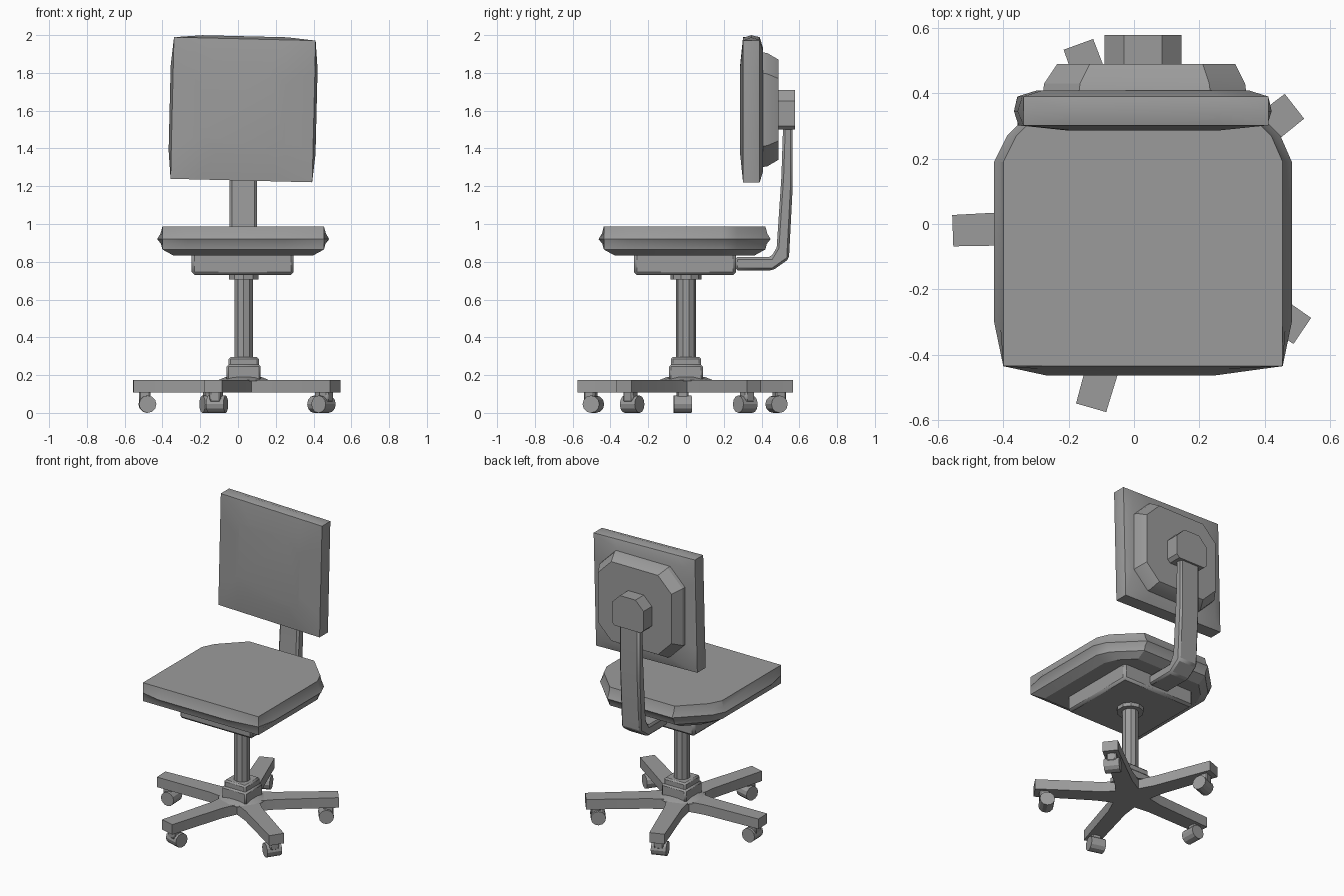
import bpy
import bmesh
from math import sin, cos, radians, pi
from mathutils import Matrix, Vector

cube = bpy.data.objects.get("Cube")
if cube:
    bpy.data.objects.remove(cube, do_unlink=True)

grey = bpy.data.materials.new("chair_grey")
grey.use_nodes = True
GREY = (0.33, 0.33, 0.33, 1)
grey.diffuse_color = GREY
grey.node_tree.nodes["Principled BSDF"].inputs["Base Color"].default_value = GREY

CX = 0.03  # centre line of the column


def finish(name, bm, bevel=0.0):
    bmesh.ops.recalc_face_normals(bm, faces=bm.faces)
    mesh = bpy.data.meshes.new(name)
    bm.to_mesh(mesh)
    bm.free()
    obj = bpy.data.objects.new(name, mesh)
    bpy.context.collection.objects.link(obj)
    mesh.materials.append(grey)
    if bevel:
        mod = obj.modifiers.new("Bevel", "BEVEL")
        mod.width = bevel
        mod.segments = 1
    bpy.ops.object.select_all(action="DESELECT")
    obj.select_set(True)
    bpy.context.view_layer.objects.active = obj
    bpy.ops.object.shade_smooth_by_angle(angle=radians(25))
    return obj


def loft(name, rings, bevel=0.0):
    """Skin a stack of equal-length rings and cap both ends."""
    bm = bmesh.new()
    loops = [[bm.verts.new(p) for p in ring] for ring in rings]
    n = len(loops[0])
    for low, high in zip(loops, loops[1:]):
        for i in range(n):
            j = (i + 1) % n
            bm.faces.new((low[i], low[j], high[j], high[i]))
    bm.faces.new(loops[0][::-1])
    bm.faces.new(loops[-1])
    return finish(name, bm, bevel)


def box(name, lo, hi, bevel=0.0):
    ring = [(lo[0], lo[1]), (hi[0], lo[1]), (hi[0], hi[1]), (lo[0], hi[1])]
    return loft(name, [[(x, y, z) for x, y in ring] for z in (lo[2], hi[2])], bevel)


def prism(name, radius, z0, z1, sides=10, top=None):
    def ring(r, z):
        return [(CX + r * cos(2 * pi * (i + .5) / sides), r * sin(2 * pi * (i + .5) / sides), z)
                for i in range(sides)]
    return loft(name, [ring(radius, z0), ring(top or radius, z1)])


def octagon(x0, x1, z0, z1, top_cut, low_cut, y):
    return [(x0 + low_cut, y, z0), (x1 - low_cut, y, z0), (x1, y, z0 + low_cut),
            (x1, y, z1 - top_cut), (x1 - top_cut, y, z1), (x0 + top_cut, y, z1),
            (x0, y, z1 - top_cut), (x0, y, z0 + low_cut)]


# Five-armed base
star = []
for k in range(5):
    a = radians(182 + 72 * k)
    for r, w in ((0.2, -0.055), (0.585, -0.048), (0.585, 0.048), (0.2, 0.055)):
        star.append((CX + r * cos(a) - w * sin(a), r * sin(a) + w * cos(a)))
    a += radians(36)
    star.append((CX + 0.12 * cos(a), 0.12 * sin(a)))
loft("base_star", [[(x, y, z) for x, y in star] for z in (0.108, 0.175)])
prism("base_mound", 0.15, 0.17, 0.19, top=0.10)

# Casters: wheel across the arm, plus a stem and hood
for k in range(5):
    turn = Matrix.Translation((CX, 0, 0)) @ Matrix.Rotation(radians(182 + 72 * k), 4, "Z")
    bm = bmesh.new()
    bmesh.ops.create_cone(bm, cap_ends=True, segments=12, radius1=0.046, radius2=0.046, depth=0.095,
                          matrix=turn @ Matrix.Translation((0.51, 0, 0.046)) @ Matrix.Rotation(pi / 2, 4, "X"))
    finish(f"caster_wheel_{k + 1}", bm)
    bm = bmesh.new()
    bmesh.ops.create_cube(bm, size=1, matrix=turn @ Matrix.Translation((0.525, 0, 0.085))
                          @ Matrix.Diagonal((0.06, 0.06, 0.06, 1)))
    finish(f"caster_stem_{k + 1}", bm, 0.008)

# Hub and column
box("hub", (CX - 0.08, -0.08, 0.17), (CX + 0.08, 0.08, 0.295), 0.01)
box("hub_skirt", (CX - 0.09, -0.09, 0.17), (CX + 0.09, 0.09, 0.255), 0.01)
prism("column", 0.052, 0.28, 0.74)
prism("column_collar", 0.083, 0.705, 0.735)

# Mechanism under the seat
box("seat_mechanism", (-0.245, -0.275, 0.73), (0.295, 0.265, 0.85), 0.015)

# Seat cushion: square front corners, clipped back corners, bulging sides
outline = [(-0.40, -0.435), (-0.27, -0.435), (0.25, -0.435), (0.455, -0.435),
           (0.455, -0.30), (0.455, 0.19), (0.42, 0.27), (0.27, 0.42),
           (-0.21, 0.42), (-0.36, 0.27), (-0.40, 0.19), (-0.40, -0.30)]
corners = {0, 3}


def seat_ring(z, grow):
    ring = []
    for i, (x, y) in enumerate(outline):
        g = 0 if i in corners and grow > 0 else grow
        side = Vector((x - CX, y, 0))
        dx = g * (1 if side.x > 0 else -1) * (abs(side.x) > 0.35)
        dy = g * (1 if y > 0 else -1) * (abs(y) > 0.4)
        ring.append((x + dx, y + dy, z))
    return ring


loft("seat_cushion", [seat_ring(0.832, -0.06), seat_ring(0.865, 0), seat_ring(0.895, 0.008),
                      seat_ring(0.92, 0.028), seat_ring(0.95, 0.01), seat_ring(0.988, 0)])

# Support bar: bent side profile extruded across
profile = [(0.26, 0.755), (0.46, 0.755), (0.545, 0.815), (0.565, 1.2), (0.565, 1.55),
           (0.515, 1.55), (0.505, 1.25), (0.48, 0.875), (0.45, 0.825), (0.26, 0.825)]
loft("support_bar", [[(x, y, z) for y, z in profile] for x in (-0.045, 0.1)], 0.012)

# Bar mount and backrest shell
loft("bar_mount", [octagon(-0.09, 0.145, 1.5, 1.71, 0.06, 0.02, y) for y in (0.48, 0.578)])
loft("backrest_shell", [octagon(-0.28, 0.345, 1.3, 1.91, 0.11, 0.11, 0.39),
                        octagon(-0.275, 0.34, 1.305, 1.905, 0.11, 0.11, 0.43),
                        octagon(-0.235, 0.31, 1.34, 1.87, 0.1, 0.1, 0.49)])

# Backrest cushion: slightly turned slab with pillowed faces and sides
HW, HH = 0.375, 0.375
tilt = Matrix.Translation((0.027, 0, 1.605)) @ Matrix.Rotation(radians(1.4), 4, "Y")
edge = [(-1, -1), (-.6, -1), (.6, -1), (1, -1), (1, -.6), (1, .6),
        (1, 1), (.6, 1), (-.6, 1), (-1, 1), (-1, .6), (-1, -.6)]


def back_ring(y, scale, bulge=0.0):
    ring = []
    for u, v in edge:
        out_x = bulge * u if abs(v) < 1 else 0
        out_z = bulge * v if abs(u) < 1 and v > 0 else 0
        ring.append(tilt @ Vector((HW * scale * u + out_x, y, HH * scale * v + out_z)))
    return ring


loft("backrest_cushion", [back_ring(0.286, 0.6), back_ring(0.302, 1), back_ring(0.345, 1, 0.014),
                          back_ring(0.39, 1), back_ring(0.408, 0.85)])
